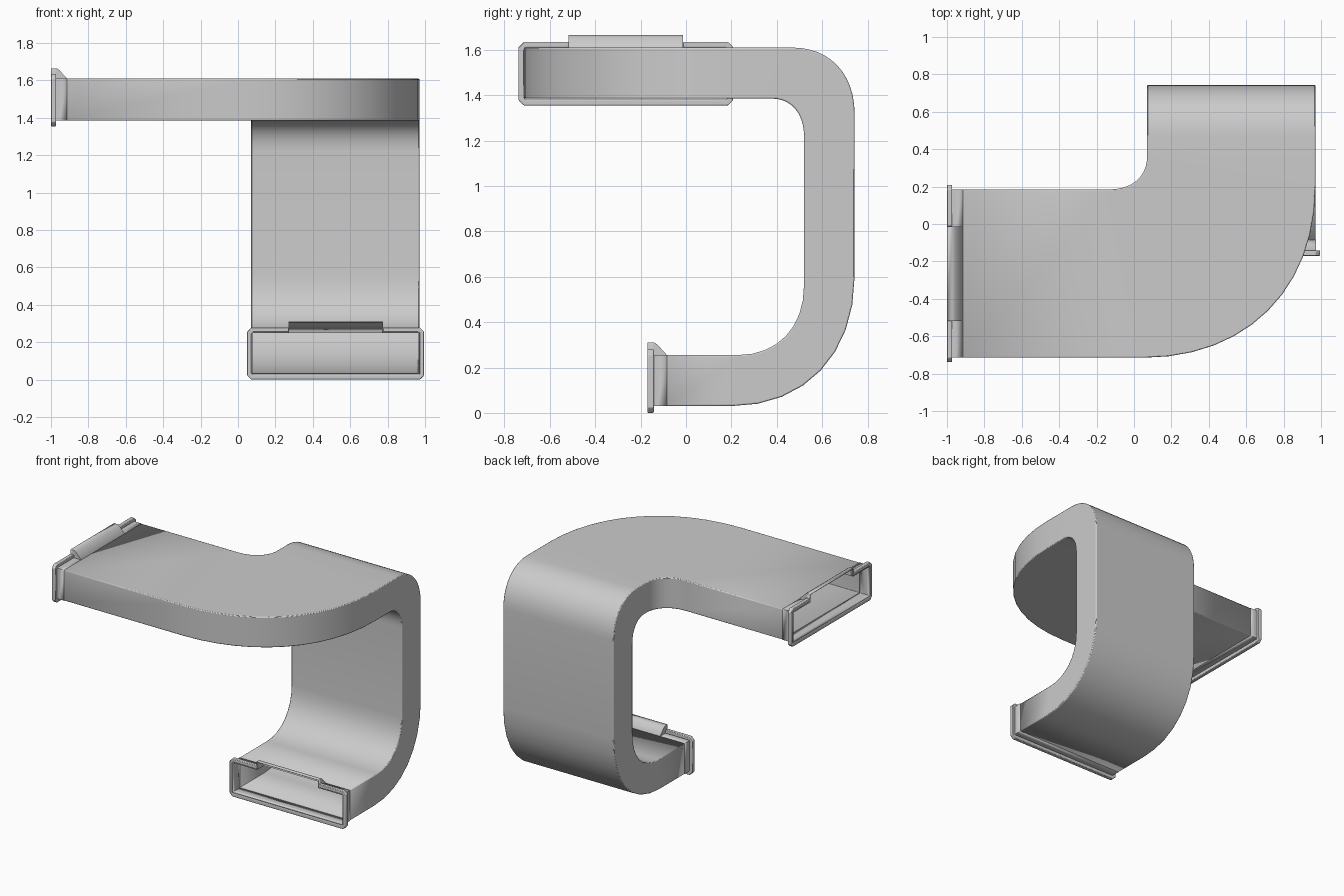
import bpy, bmesh, math
from mathutils import Vector

if "Cube" in bpy.data.objects:
    bpy.data.objects.remove(bpy.data.objects["Cube"])

W0, W1 = 0.07, 0.97          # duct width in x
Z0, Z1 = 1.385, 1.61         # upper run, bottom and top


def bend(p, corner, q, n, k=0.6):
    """Points of a rounded corner from p to q."""
    p, c, q = Vector(p), Vector(corner), Vector(q)
    a, b = p.lerp(c, k), q.lerp(c, k)
    pts = []
    for i in range(n + 1):
        t = i / n
        s = 1 - t
        pts.append(p * s**3 + a * 3 * s * s * t + b * 3 * s * t * t + q * t**3)
    return pts


def skin(name, rings, closed=True):
    """Join equal rings of points into a surface."""
    bm = bmesh.new()
    vs = [[bm.verts.new(p) for p in r] for r in rings]
    n = len(rings[0])
    for a, b in zip(vs, vs[1:]):
        for i in range(n if closed else n - 1):
            j = (i + 1) % n
            bm.faces.new((a[i], a[j], b[j], b[i]))
    if not closed:
        raise ValueError
    return finish(name, bm)


def finish(name, bm):
    bmesh.ops.remove_doubles(bm, verts=bm.verts, dist=1e-5)
    bmesh.ops.recalc_face_normals(bm, faces=bm.faces)
    me = bpy.data.meshes.new(name)
    bm.to_mesh(me)
    bm.free()
    ob = bpy.data.objects.new(name, me)
    bpy.context.collection.objects.link(ob)
    bpy.context.view_layer.objects.active = ob
    for o in bpy.context.selected_objects:
        o.select_set(False)
    ob.select_set(True)
    bpy.ops.object.shade_smooth_by_angle(angle=math.radians(35))
    return ob


def add_bevel(ob, width):
    m = ob.modifiers.new("Bevel", 'BEVEL')
    m.width, m.segments = width, 2
    m.limit_method, m.angle_limit = 'ANGLE', math.radians(40)


def add_wall(ob):
    m = ob.modifiers.new("Wall", 'SOLIDIFY')
    m.thickness, m.offset = 0.006, -1


# Duct: C-shaped vertical part (y, z), then flat elbow (x, y)
outer = ([Vector((-0.085, 0.03))]
         + bend((0.2, 0.03), (0.743, 0.03), (0.743, 0.6), 8)
         + bend((0.743, 1.32), (0.743, Z1), (0.47, Z1), 12))
inner = ([Vector((-0.085, 0.255))]
         + bend((0.23, 0.255), (0.52, 0.255), (0.52, 0.56), 8)
         + bend((0.52, 1.22), (0.52, Z0), (0.38, Z0), 12))
rings = [[(W0, *o), (W1, *o), (W1, *i), (W0, *i)] for o, i in zip(outer, inner)]
near = bend((W0, 0.36), (W0, 0.185), (-0.13, 0.185), 12) + [Vector((-0.915, 0.185))]
far = bend((W1, 0.2), (W1, -0.715), (0.05, -0.715), 12) + [Vector((-0.915, -0.715))]
rings += [[(*a, Z1), (*b, Z1), (*b, Z0), (*a, Z0)] for a, b in zip(near, far)]
duct = skin("duct", rings)
add_bevel(duct, 0.006)
add_wall(duct)


def make_end(prefix, loc, angle):
    # Collar with a raised scoop in its top wall
    h, t = 0.45, 0.2525
    rows = [(0, 0.31), (0.03, 0.31), (0.045, 0.3), (0.086, 0.255)]
    collar = skin(prefix + "_collar", [
        [(-h, v, 0.03), (h, v, 0.03), (h, v, 0.255), (t, v, 0.255),
         (t, v, top), (-t, v, top), (-t, v, 0.255), (-h, v, 0.255)]
        for v, top in rows])
    add_wall(collar)

    # Flange: chamfered frame, open where the scoop sits
    out = [(t, 0.28), (0.45, 0.28), (0.473, 0.257), (0.473, 0.023), (0.45, 0)]
    inn = [(t, 0.255), (0.44, 0.255), (h, 0.245), (h, 0.035), (0.445, 0.027)]
    out += [(-x, z) for x, z in reversed(out)]
    inn += [(-x, z) for x, z in reversed(inn)]
    bm = bmesh.new()
    vs = [[bm.verts.new((x, v, z)) for x, v, z in
           ((o[0], 0, o[1]), (o[0], 0.028, o[1]), (i[0], 0.028, i[1]), (i[0], 0, i[1]))]
          for o, i in zip(out, inn)]
    for a, b in zip(vs, vs[1:]):
        for i in range(4):
            j = (i + 1) % 4
            bm.faces.new((a[i], a[j], b[j], b[i]))
    bm.faces.new(vs[0])
    bm.faces.new(vs[-1])
    flange = finish(prefix + "_flange", bm)
    add_bevel(flange, 0.004)
    for ob in (collar, flange):
        ob.location = loc
        ob.rotation_euler.z = angle


make_end("lower", (0.522, -0.17, 0), 0)
make_end("upper", (-1.0, -0.265, 1.355), -math.pi / 2)
